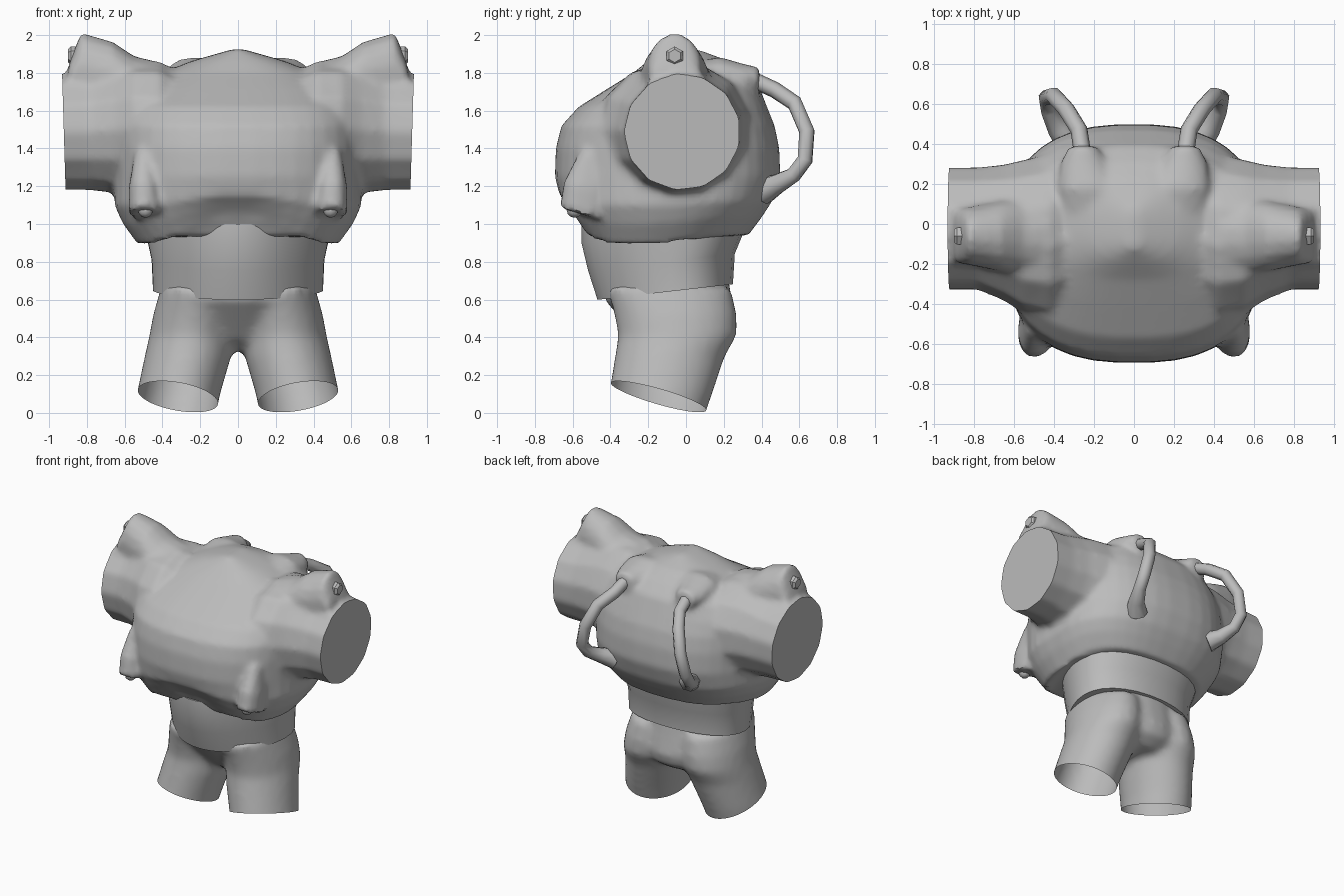
import bpy, bmesh, math
from mathutils import Vector

cube = bpy.data.objects.get("Cube")
if cube:
    bpy.data.objects.remove(cube, do_unlink=True)

grey = bpy.data.materials.new("plain_grey")
grey.use_nodes = True
grey.diffuse_color = (0.5, 0.5, 0.5, 1)
grey.node_tree.nodes["Principled BSDF"].inputs["Base Color"].default_value = grey.diffuse_color


def loft(bm, axis, rings, sides=24, power=2.0, warp=None):
    """Skin closed superellipse rings (t, cu, cv, ru, rv) along an axis."""
    loops = []
    for t, cu, cv, ru, rv in rings:
        loop = []
        for i in range(sides):
            a = math.tau * (i + 0.5) / sides
            c, s = math.cos(a), math.sin(a)
            u = cu + ru * math.copysign(abs(c) ** (2 / power), c)
            v = cv + rv * math.copysign(abs(s) ** (2 / power), s)
            p = Vector({"x": (t, u, v), "y": (u, t, v), "z": (u, v, t)}[axis])
            loop.append(bm.verts.new(warp(p) if warp else p))
        loops.append(loop)
    faces = [bm.faces.new(loops[0]), bm.faces.new(loops[-1])]
    for a, b in zip(loops, loops[1:]):
        for i in range(sides):
            j = (i + 1) % sides
            faces.append(bm.faces.new((a[i], a[j], b[j], b[i])))
    bmesh.ops.recalc_face_normals(bm, faces=faces)


def activate(ob):
    bpy.ops.object.select_all(action="DESELECT")
    ob.select_set(True)
    bpy.context.view_layer.objects.active = ob


def finish(name, bm, angle=40):
    mesh = bpy.data.meshes.new(name)
    bm.to_mesh(mesh)
    bm.free()
    mesh.materials.append(grey)
    ob = bpy.data.objects.new(name, mesh)
    bpy.context.collection.objects.link(ob)
    activate(ob)
    bpy.ops.object.shade_smooth_by_angle(angle=math.radians(angle))
    return ob


def mirror(ob):
    ob.modifiers.new("mirror", "MIRROR").merge_threshold = 0.002


def blend(name, bm, voxel, smoothing, cut_at, cut_normal, capped):
    """Fuse overlapping volumes, trim the limb end flat, and mirror the half."""
    ob = finish(name, bm)
    remesh = ob.modifiers.new("fuse", "REMESH")
    remesh.mode, remesh.voxel_size = "VOXEL", voxel
    smooth = ob.modifiers.new("soften", "SMOOTH")
    smooth.factor, smooth.iterations = 0.5, smoothing
    for m in ("fuse", "soften"):
        bpy.ops.object.modifier_apply(modifier=m)
    bm = bmesh.new()
    bm.from_mesh(ob.data)
    for point, normal, cap in (((0, 0, 0), (-1, 0, 0), False), (cut_at, cut_normal, capped)):
        cut = bmesh.ops.bisect_plane(bm, geom=bm.verts[:] + bm.edges[:] + bm.faces[:],
                                     plane_co=point, plane_no=normal, clear_outer=True)
        if cap:
            edges = [e for e in cut["geom_cut"] if isinstance(e, bmesh.types.BMEdge)]
            faces = bmesh.ops.edgeloop_fill(bm, edges=edges)["faces"]
            if faces and faces[0].normal.dot(Vector(normal)) < 0:
                bmesh.ops.reverse_faces(bm, faces=faces)
    bm.to_mesh(ob.data)
    bm.free()
    activate(ob)
    bpy.ops.object.shade_smooth_by_angle(angle=math.radians(40))
    mirror(ob)


# Chest: z, half width, front y, back y
chest = [(0.89, 0.53, -0.57, 0.33), (1.0, 0.61, -0.62, 0.40), (1.1, 0.655, -0.67, 0.455),
         (1.25, 0.65, -0.695, 0.50), (1.4, 0.65, -0.69, 0.495), (1.52, 0.645, -0.66, 0.47),
         (1.62, 0.62, -0.57, 0.43), (1.72, 0.53, -0.41, 0.39), (1.8, 0.41, -0.28, 0.31),
         (1.865, 0.24, -0.2, 0.22), (1.925, 0.03, -0.12, 0.06)]


def clamp(v):
    return min(1, max(0, v))


def hem(p):
    """Arch the lower edge of the chest at the front and lift it at the back."""
    arch = 0.165 * clamp((-0.1 - p.y) / 0.3) * math.cos(math.pi * min(abs(p.x), 0.5)) ** 2
    p.z += clamp((1.2 - p.z) / 0.3) * (arch + 0.05 * clamp((p.y + 0.15) / 0.3))
    return p


def pod_tilt(p):
    p.z -= 0.3 * (p.y + 0.58)
    return p


def waist_shape(p):
    """Tilt the band and narrow it towards the front."""
    p.z += 0.115 * (p.y + 0.11)
    p.x *= 1 + 0.6 * (p.y + 0.11)
    return p


bm = bmesh.new()
loft(bm, "z", [(z, 0, (f + b) / 2, w, (b - f) / 2) for z, w, f, b in chest], 40, 2.55, hem)
# Shoulder and upper arm
loft(bm, "x", [(0.25, -0.03, 1.50, 0.38, 0.28), (0.42, -0.06, 1.50, 0.42, 0.365),
               (0.55, -0.06, 1.50, 0.39, 0.365), (0.65, -0.04, 1.50, 0.345, 0.34),
               (0.78, -0.02, 1.49, 0.31, 0.315), (1.0, -0.02, 1.485, 0.31, 0.305)], 13)
# Shoulder tab
loft(bm, "x", [(0.42, -0.06, 1.68, 0.2, 0.18), (0.55, -0.06, 1.72, 0.2, 0.17),
               (0.66, -0.06, 1.78, 0.18, 0.185), (0.83, -0.06, 1.81, 0.145, 0.205),
               (0.86, -0.06, 1.80, 0.14, 0.14), (0.9, -0.06, 1.77, 0.14, 0.06)], 16)
# Chest pod
loft(bm, "z", [(1.06, 0.495, -0.55, 0.085, 0.12), (1.2, 0.50, -0.53, 0.08, 0.12),
               (1.4, 0.50, -0.48, 0.05, 0.08)], 12, 2.4, pod_tilt)
# Back ridge that carries the handle
loft(bm, "y", [(0.0, 0.20, 1.77, 0.16, 0.08), (0.18, 0.22, 1.80, 0.16, 0.085),
               (0.3, 0.25, 1.765, 0.12, 0.085), (0.39, 0.255, 1.765, 0.07, 0.065)], 16)
blend("torso", bm, 0.022, 4, (0.922, 0, 1.485), (1, 0, -0.03), True)

# Hips and thighs, hollow at the leg ends
bm = bmesh.new()
loft(bm, "z", [(0.33, 0, 0.0, 0.18, 0.16), (0.39, 0, 0.0, 0.30, 0.25),
               (0.47, 0, -0.025, 0.38, 0.295), (0.6, 0, -0.095, 0.41, 0.34),
               (0.75, 0, -0.10, 0.40, 0.32)])
loft(bm, "z", [(-0.1, 0.35, -0.19, 0.215, 0.26), (0.1, 0.315, -0.135, 0.222, 0.275),
               (0.3, 0.265, -0.085, 0.23, 0.292), (0.41, 0.245, -0.045, 0.225, 0.315),
               (0.52, 0.23, -0.055, 0.22, 0.325), (0.66, 0.21, -0.09, 0.2, 0.33)])
blend("legs", bm, 0.022, 10, (0.315, -0.15, 0.087), (0.2, -0.3, -1), False)

# Waist band
bm = bmesh.new()
loft(bm, "z", [(0.64, 0, -0.11, 0.44, 0.36), (0.8, 0, -0.13, 0.45, 0.39),
               (0.95, 0, -0.115, 0.475, 0.44), (1.05, 0, -0.115, 0.475, 0.44)], 32, 2.1,
     waist_shape)
finish("waist", bm)

# Hexagonal shoulder studs
bm = bmesh.new()
loft(bm, "x", [(0.82, -0.06, 1.89, 0.05, 0.05), (0.885, -0.06, 1.89, 0.05, 0.05),
               (0.9, -0.06, 1.89, 0.035, 0.035)], 6)
mirror(finish("shoulder_studs", bm))

# Studs under the chest pods
bm = bmesh.new()
bmesh.ops.create_uvsphere(bm, u_segments=10, v_segments=6, radius=0.042)
bmesh.ops.translate(bm, verts=bm.verts, vec=(0.49, -0.59, 1.075))
mirror(finish("pod_studs", bm))

# Back handles: tube with a flared lower foot
path = [(0.255, 0.34, 1.77, 1), (0.275, 0.47, 1.71, 1), (0.34, 0.575, 1.64, 1),
        (0.40, 0.64, 1.49, 1), (0.435, 0.63, 1.34, 1), (0.425, 0.57, 1.26, 1),
        (0.38, 0.48, 1.21, 1.3), (0.32, 0.41, 1.175, 1.75)]
curve = bpy.data.curves.new("back_handles", "CURVE")
curve.dimensions, curve.bevel_depth, curve.bevel_resolution = "3D", 0.043, 2
curve.use_fill_caps = True
spline = curve.splines.new("POLY")
spline.points.add(len(path) - 1)
for point, (x, y, z, r) in zip(spline.points, path):
    point.co, point.radius = (x, y, z, 1), r
curve.materials.append(grey)
handles = bpy.data.objects.new("back_handles", curve)
bpy.context.collection.objects.link(handles)
activate(handles)
bpy.ops.object.convert(target="MESH")
bpy.ops.object.shade_smooth_by_angle(angle=math.radians(50))
mirror(bpy.context.object)
